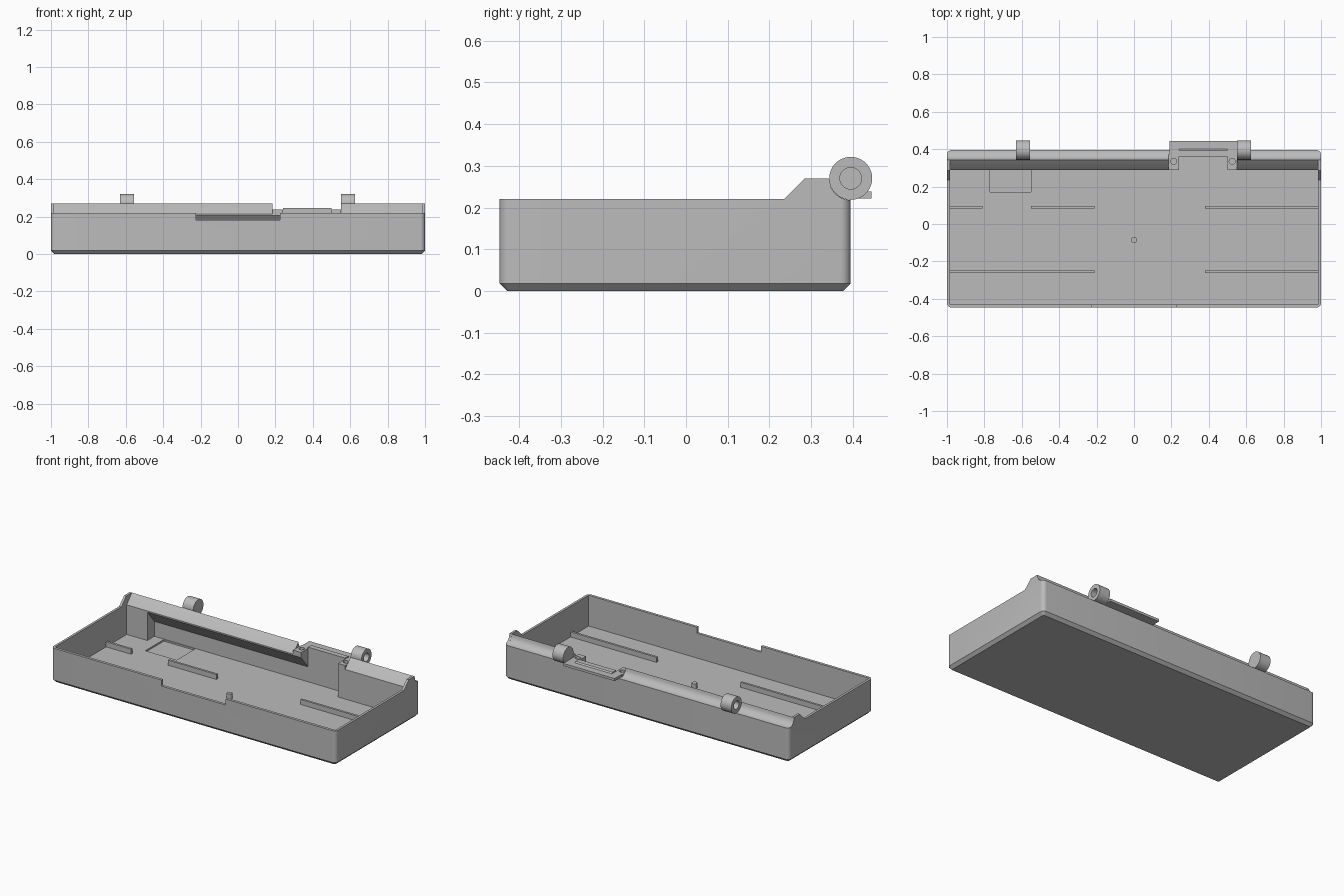
import bpy, bmesh, math
from mathutils import Matrix, Vector

cube = bpy.data.objects.get("Cube")
if cube:
    bpy.data.objects.remove(cube, do_unlink=True)

grey = bpy.data.materials.new("plain_grey")
grey.use_nodes = True
grey.diffuse_color = (0.5, 0.5, 0.5, 1)
grey.node_tree.nodes["Principled BSDF"].inputs["Base Color"].default_value = (0.5, 0.5, 0.5, 1)

HINGE_Y, HINGE_Z, SEAT_R = 0.395, 0.27, 0.052
FLOOR, INNER_X, INNER_FRONT, INNER_BACK = 0.025, 0.985, -0.43, 0.36


def finish(name, bm):
    bmesh.ops.recalc_face_normals(bm, faces=bm.faces)
    mesh = bpy.data.meshes.new(name)
    bm.to_mesh(mesh)
    bm.free()
    mesh.materials.append(grey)
    obj = bpy.data.objects.new(name, mesh)
    bpy.context.collection.objects.link(obj)
    return obj


def box(name, x, y, z):
    bm = bmesh.new()
    bmesh.ops.create_cube(bm, size=1)
    for v in bm.verts:
        v.co = [lo + (c + 0.5) * (hi - lo) for c, (lo, hi) in zip(v.co, (x, y, z))]
    return finish(name, bm)


def prism(name, x0, x1, profile):
    """Extrude a (y, z) profile along x."""
    bm = bmesh.new()
    face = bm.faces.new([bm.verts.new((x0, y, z)) for y, z in profile])
    moved = bmesh.ops.extrude_face_region(bm, geom=[face])["geom"]
    bmesh.ops.translate(bm, vec=(x1 - x0, 0, 0),
                        verts=[g for g in moved if isinstance(g, bmesh.types.BMVert)])
    return finish(name, bm)


def cylinder(name, centre, radius, depth, axis="Z"):
    bm = bmesh.new()
    turn = Matrix.Rotation(math.pi / 2, 4, "Y") if axis == "X" else Matrix()
    bmesh.ops.create_cone(bm, cap_ends=True, segments=40, radius1=radius, radius2=radius,
                          depth=depth, matrix=Matrix.Translation(centre) @ turn)
    return finish(name, bm)


def cut(obj, tool, operation="DIFFERENCE"):
    mod = obj.modifiers.new("cut", "BOOLEAN")
    mod.operation, mod.object, mod.solver = operation, tool, "EXACT"
    bpy.context.view_layer.update()
    deps = bpy.context.evaluated_depsgraph_get()
    mesh = bpy.data.meshes.new_from_object(obj.evaluated_get(deps))
    obj.modifiers.clear()
    obj.data = mesh
    bpy.data.objects.remove(tool, do_unlink=True)


def seat(y_from, y_to, steps=10):
    """Points along the concave hinge seat."""
    ys = [y_from + (y_to - y_from) * i / steps for i in range(steps + 1)]
    return [(y, HINGE_Z - math.sqrt(max(0, SEAT_R ** 2 - (HINGE_Y - y) ** 2))) for y in ys]


# Outer shell: rounded corners, chamfered underside
tray = box("tray", (-1, 1), (-0.447, 0.395), (0, 0.3))
bm = bmesh.new()
bm.from_mesh(tray.data)
uprights = [e for e in bm.edges if abs(e.verts[0].co.z - e.verts[1].co.z) > 0.1]
bmesh.ops.bevel(bm, geom=uprights, offset=0.025, segments=6, profile=0.5, affect="EDGES")
rim = [e for e in bm.edges if all(v.co.z < 0.001 for v in e.verts)]
bmesh.ops.bevel(bm, geom=rim, offset=0.018, segments=1, affect="EDGES")
bmesh.ops.recalc_face_normals(bm, faces=bm.faces)
bm.to_mesh(tray.data)
bm.free()

# Side outline with raised rear, then cavity, finger notch, latch gap and floor recess
outline = [(-0.5, -0.1), (-0.5, 0.22), (0.235, 0.22), (0.285, 0.27)]
outline += seat(HINGE_Y - SEAT_R, HINGE_Y) + [(0.42, 0.218), (0.42, -0.1)]
cut(tray, prism("outline_tool", -1.1, 1.1, outline), "INTERSECT")
for x, y, z in [((-INNER_X, INNER_X), (INNER_FRONT, INNER_BACK), (FLOOR, 0.4)),
                ((-0.225, 0.225), (-0.5, -0.4), (0.182, 0.4)),
                ((0.185, 0.55), (0.34, 0.5), (0.222, 0.4)),
                ((-0.77, -0.55), (0.17, 0.355), (0.015, 0.1))]:
    cut(tray, box("tool", x, y, z))

# Rear ridge: overhanging stretch and solid end blocks
crest = [(0.29, 0.213), (0.34, 0.268)] + seat(HINGE_Y - SEAT_R, INNER_BACK, 6)
parts = [tray]
parts.append(prism("ridge_overhang", -0.84, 0.185, crest + [(INNER_BACK, 0.12), (0.29, 0.205)]))
solid = crest + [(INNER_BACK, FLOOR), (0.29, FLOOR)]
parts.append(prism("ridge_right_block", -INNER_X, -0.84, solid))
parts.append(prism("ridge_left_block", 0.55, INNER_X, solid))

# Latch ears with screw holes
ear_top = [(0.29, 0.238), (0.375, 0.238), (0.375, 0.222), (INNER_BACK, 0.222)]
for name, x0, x1, base in [
        ("latch_right_ear", 0.185, 0.24, [(INNER_BACK, 0.12), (0.29, 0.205)]),
        ("latch_left_ear", 0.5, 0.55, [(INNER_BACK, FLOOR), (0.29, FLOOR)])]:
    ear = prism(name, x0, x1, ear_top + base)
    cut(ear, cylinder("tool", ((x0 + x1) / 2, 0.335, 0.24), 0.016, 0.08))
    parts.append(ear)

# Latch plate overhanging the rear, and its raised bar
parts.append(box("latch_plate", (0.19, 0.55), (0.375, 0.445), (0.222, 0.238)))
parts.append(prism("latch_bar", 0.24, 0.5, [(0.36, 0.222), (0.36, 0.245), (0.393, 0.245), (0.41, 0.23), (0.41, 0.222)]))

# Hinge knuckles with blind holes on their outer ends
for name, x, side in [("hinge_right_knuckle", -0.593, -1), ("hinge_left_knuckle", 0.588, 1)]:
    knuckle = cylinder(name, (x, HINGE_Y, HINGE_Z), 0.0515, 0.075, "X")
    cut(knuckle, cylinder("tool", (x + side * 0.0375, HINGE_Y, HINGE_Z), 0.026, 0.1, "X"))
    parts.append(knuckle)

# Floor ribs and centre post
for y, spans in [(0.09, [(-0.985, -0.81), (-0.55, -0.21), (0.38, 0.985)]),
                 (-0.255, [(-0.985, -0.21), (0.38, 0.985)])]:
    for span in spans:
        parts.append(box("floor_rib", span, (y - 0.007, y + 0.007), (FLOOR, 0.057)))
parts.append(cylinder("centre_post", (0, -0.085, 0.042), 0.016, 0.036))

# Smooth the curved faces, keep the edges crisp
for obj in bpy.context.selected_objects:
    obj.select_set(False)
for obj in parts:
    obj.select_set(True)
bpy.context.view_layer.objects.active = tray
bpy.ops.object.shade_smooth_by_angle(angle=math.radians(30))
